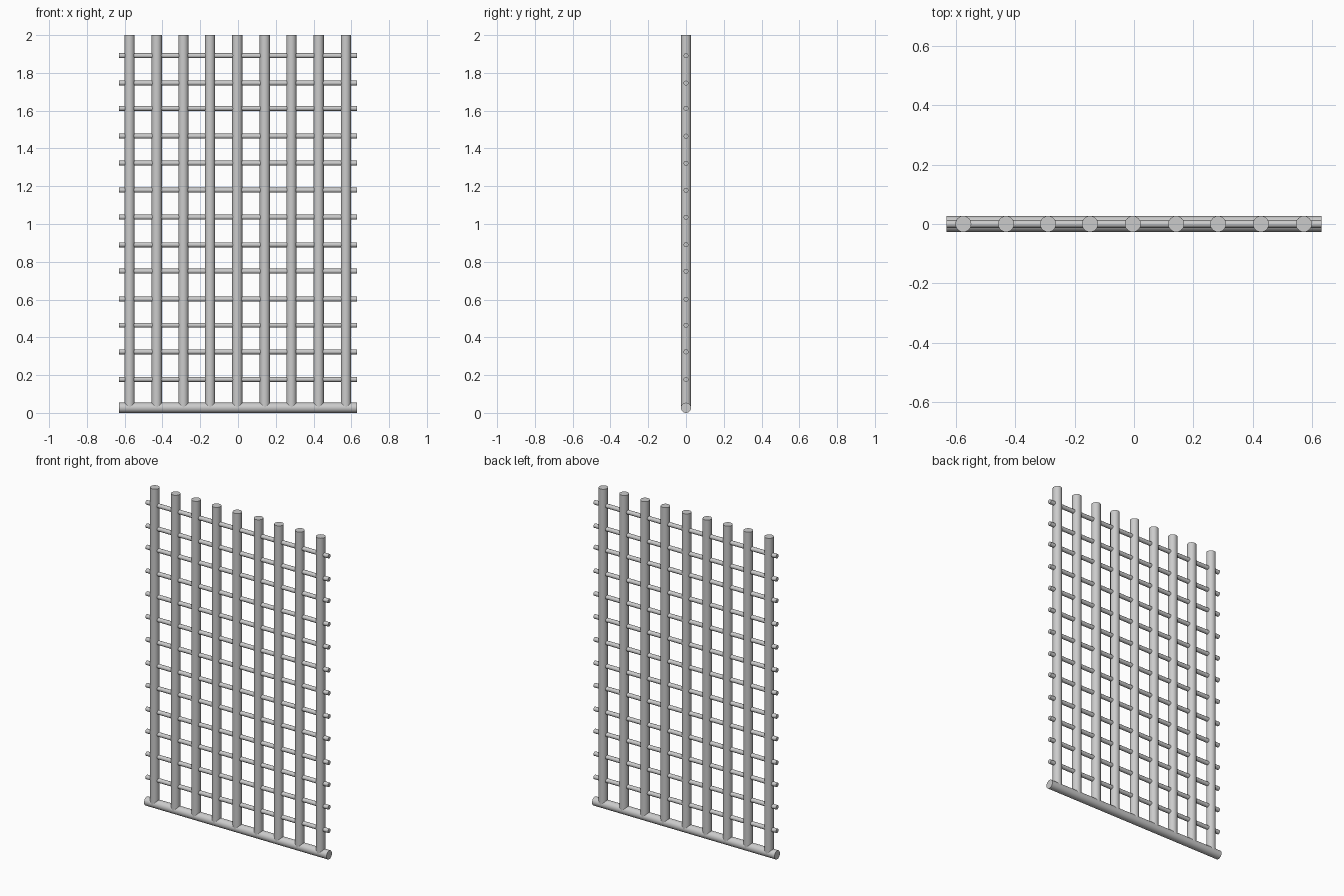
import bpy, math

if "Cube" in bpy.data.objects:
    bpy.data.objects.remove(bpy.data.objects["Cube"])

HALF = 0.63      # half width of the grille
R_BAR = 0.027    # thick bars
R_ROD = 0.0132   # thin cross rods


def rod(name, radius, length, loc, rot=(0, 0, 0), sides=24):
    bpy.ops.mesh.primitive_cylinder_add(vertices=sides, radius=radius, depth=length,
                                        location=loc, rotation=rot)
    bpy.context.object.name = name
    bpy.ops.object.shade_smooth_by_angle(angle=math.radians(50))


ALONG_X = (0, math.pi / 2, 0)

# thick bottom rail lying on the ground
rod("bottom_rail", R_BAR, 2 * HALF, (0, 0, R_BAR), ALONG_X)

# upright bars, rising from the middle of the rail
for x in (-0.574, -0.43, -0.289, -0.148, -0.004, 0.142, 0.283, 0.427, 0.571):
    rod("upright_bar", R_BAR, 2 - R_BAR, (x, 0, 1 + R_BAR / 2))

# thin cross rods passing through the uprights
for z in (0.177, 0.323, 0.464, 0.602, 0.75, 0.89, 1.036,
          1.179, 1.322, 1.465, 1.612, 1.746, 1.891):
    rod("cross_rod", R_ROD, 2 * HALF, (0, 0, z), ALONG_X, 12)
